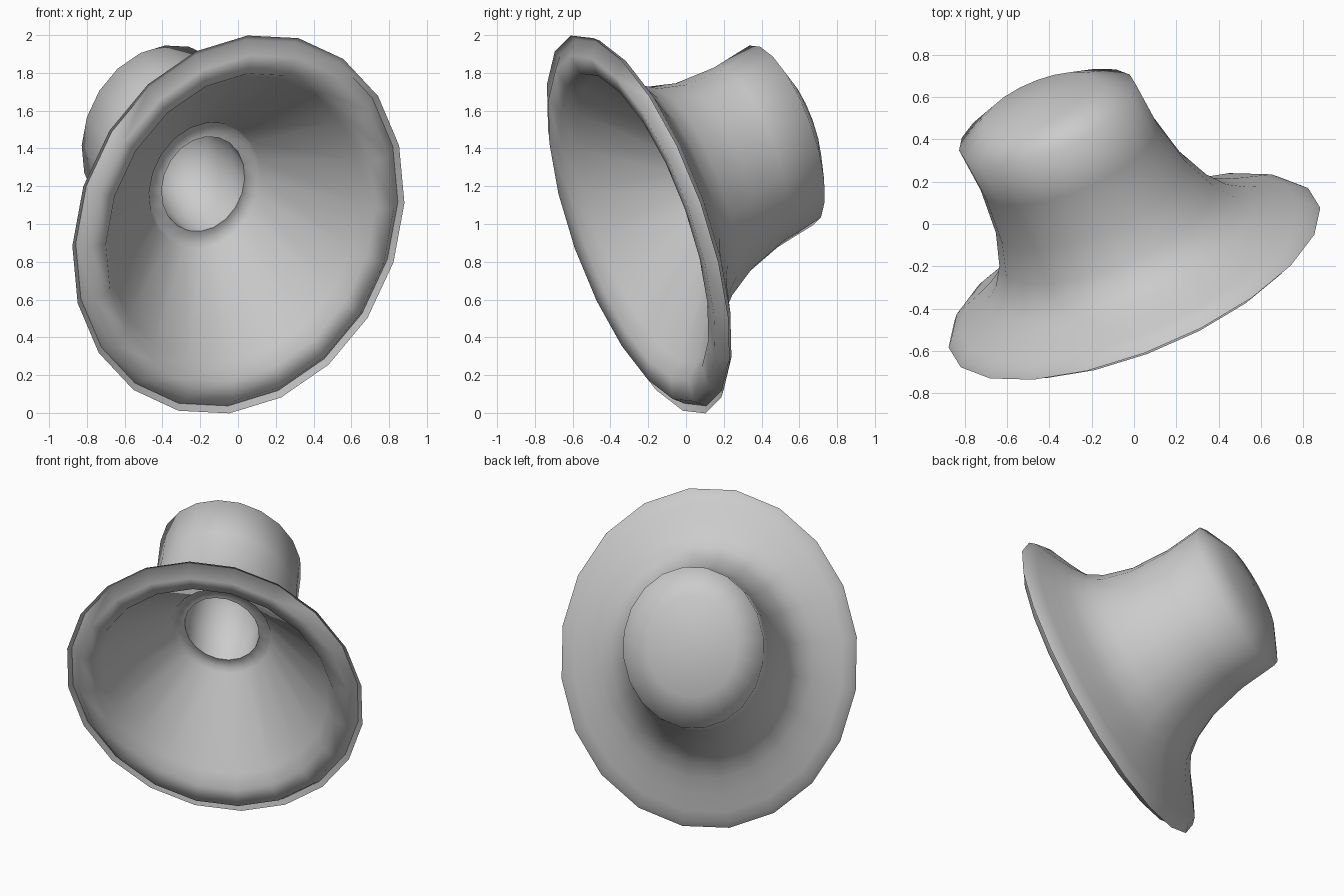
import bpy, bmesh, math
from mathutils import Vector

cube = bpy.data.objects.get("Cube")
if cube:
    bpy.data.objects.remove(cube)

SIDES = 20

# Grey material
grey = bpy.data.materials.new("plain_grey")
grey.use_nodes = True
colour = (0.6, 0.6, 0.6, 1)
grey.diffuse_color = colour
grey.node_tree.nodes["Principled BSDF"].inputs["Base Color"].default_value = colour

# Tilted, slightly oval frame: across the rim, up the rim, along the stem
centre = Vector((0, -0.25, 1))
across = Vector((0.868, 0.368, 0))
up = Vector((0.147, -0.317, 1.0065))
along = Vector((-0.41, 0.755, 0.47))

# Profile as (radius, distance along the stem), from the end cap round to the inner pocket
end_cap = [(0, 1.13), (0.3, 1.09), (0.475, 1.0)]
stem = [(0.475, 0.75), (0.51, 0.5), (0.575, 0.32)]
flare = [(0.64, 0.22), (0.72, 0.16), (0.81, 0.11), (0.91, 0.06), (0.97, 0.03)]
lip = [(1.0, -0.005), (0.97, 0.015), (0.915, -0.05), (0.81, -0.03)]
bowl = [(0.76, 0.05), (0.335, 0.43)]
pocket = [(0.32, 0.46), (0.25, 0.45), (0.25, 0.6), (0.19, 0.8), (0, 0.93)]
profile = end_cap + stem + flare + lip + bowl + pocket

bm = bmesh.new()


def make_ring(radius, dist):
    """One ring of the tilted oval sweep, or a single pole vertex."""
    base = centre + along * dist
    if radius == 0:
        return [bm.verts.new(base)] * SIDES
    ring = []
    for i in range(SIDES):
        a = math.tau * (i + 0.36) / SIDES
        ring.append(bm.verts.new(base + (across * math.cos(a) + up * math.sin(a)) * radius))
    return ring


# Skin neighbouring rings; quads collapse to triangles at the poles
rings = [make_ring(r, d) for r, d in profile]
for lower, upper in zip(rings, rings[1:]):
    for i in range(SIDES):
        j = (i + 1) % SIDES
        corners = list(dict.fromkeys((lower[i], lower[j], upper[j], upper[i])))
        bm.faces.new(corners)
bmesh.ops.recalc_face_normals(bm, faces=bm.faces)

mesh = bpy.data.meshes.new("flared_cup")
bm.to_mesh(mesh)
bm.free()
mesh.materials.append(grey)
cup = bpy.data.objects.new("flared_cup", mesh)
bpy.context.collection.objects.link(cup)

# Smooth everywhere except the thin outer lip and the pocket edge
bpy.ops.object.select_all(action="DESELECT")
cup.select_set(True)
bpy.context.view_layer.objects.active = cup
bpy.ops.object.shade_smooth_by_angle(angle=math.radians(80))
